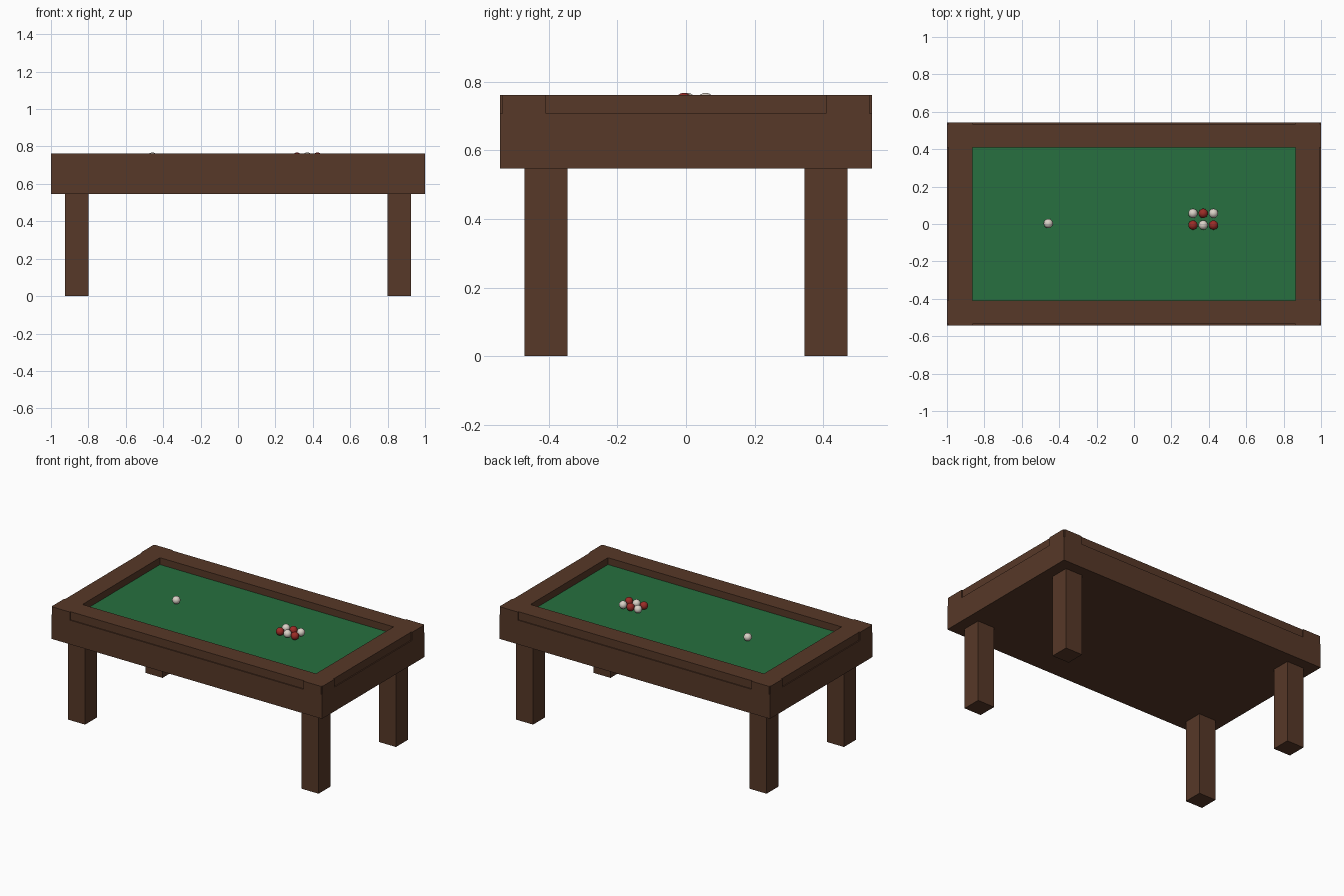
import bpy, bmesh

if "Cube" in bpy.data.objects:
    bpy.data.objects.remove(bpy.data.objects["Cube"])

def material(name, rgb):
    m = bpy.data.materials.new(name)
    m.diffuse_color = (*rgb, 1)
    m.use_nodes = True
    m.node_tree.nodes["Principled BSDF"].inputs["Base Color"].default_value = m.diffuse_color
    return m

WOOD = material("dark_wood", (0.095, 0.04, 0.021))
FELT = material("green_felt", (0.02, 0.16, 0.05))
RED = material("red_ball", (0.33, 0.025, 0.02))
WHITE = material("white_ball", (0.7, 0.64, 0.57))

def prism(name, outline, z0, z1, mat):
    """Extrude a flat xy outline from z0 up to z1."""
    bm = bmesh.new()
    face = bm.faces.new([bm.verts.new((x, y, z0)) for x, y in outline])
    top = bmesh.ops.extrude_face_region(bm, geom=[face])["geom"]
    bmesh.ops.translate(bm, vec=(0, 0, z1 - z0),
                        verts=[v for v in top if isinstance(v, bmesh.types.BMVert)])
    bmesh.ops.recalc_face_normals(bm, faces=bm.faces)
    me = bpy.data.meshes.new(name)
    bm.to_mesh(me)
    bm.free()
    me.materials.append(mat)
    ob = bpy.data.objects.new(name, me)
    bpy.context.collection.objects.link(ob)
    return ob

def box(name, x0, x1, y0, y1, z0, z1, mat):
    return prism(name, [(x0, y0), (x1, y0), (x1, y1), (x0, y1)], z0, z1, mat)

def ball(name, x, y, mat):
    bpy.ops.mesh.primitive_uv_sphere_add(segments=24, ring_count=16, radius=0.025,
                                         location=(x, y, 0.743))
    ob = bpy.context.object
    ob.name = name
    ob.data.materials.append(mat)
    bpy.ops.object.shade_smooth()

X, Y = 1.0, 0.542            # outer half size
IX, IY = 0.863, 0.409        # playing field half size
STEP = 0.007                 # rail set-back
Z0, ZR, ZT = 0.547, 0.708, 0.762

# Body and cloth
box("table_body", -X, X, -Y, Y, Z0, ZR, WOOD)
box("cloth", -IX, IX, -IY, IY, ZR, 0.716, FELT)

# Rails, set back slightly between the corner blocks
for s, side in ((-1, "front"), (1, "back")):
    y0, y1 = sorted((s * IY, s * (Y - STEP)))
    box(side + "_rail", -IX, IX, y0, y1, ZR, ZT, WOOD)
for s, side in ((-1, "left"), (1, "right")):
    x0, x1 = sorted((s * IX, s * (X - STEP)))
    box(side + "_rail", x0, x1, -IY, IY, ZR, ZT, WOOD)

# Corner blocks with a notched outer edge, and legs
for sx, lr in ((-1, "left"), (1, "right")):
    for sy, fb in ((-1, "front"), (1, "back")):
        pts = [(IX, IY), (X, IY), (X, Y - STEP), (X - STEP, Y - STEP),
               (X - STEP, Y), (IX, Y)]
        prism(f"{fb}_{lr}_corner", [(sx * x, sy * y) for x, y in pts], ZR, ZT, WOOD)
        x0, x1 = sorted((sx * 0.80, sx * 0.925))
        y0, y1 = sorted((sy * 0.346, sy * 0.471))
        box(f"{fb}_{lr}_leg", x0, x1, y0, y1, 0, Z0, WOOD)

# Balls: one cue ball and a 3 x 2 alternating cluster
ball("cue_ball", -0.458, 0.003, WHITE)
for i in range(3):
    for j in range(2):
        ball(f"ball_{i}_{j}", 0.315 + 0.055 * i, -0.006 + 0.063 * j,
             WHITE if (i + j) % 2 else RED)
